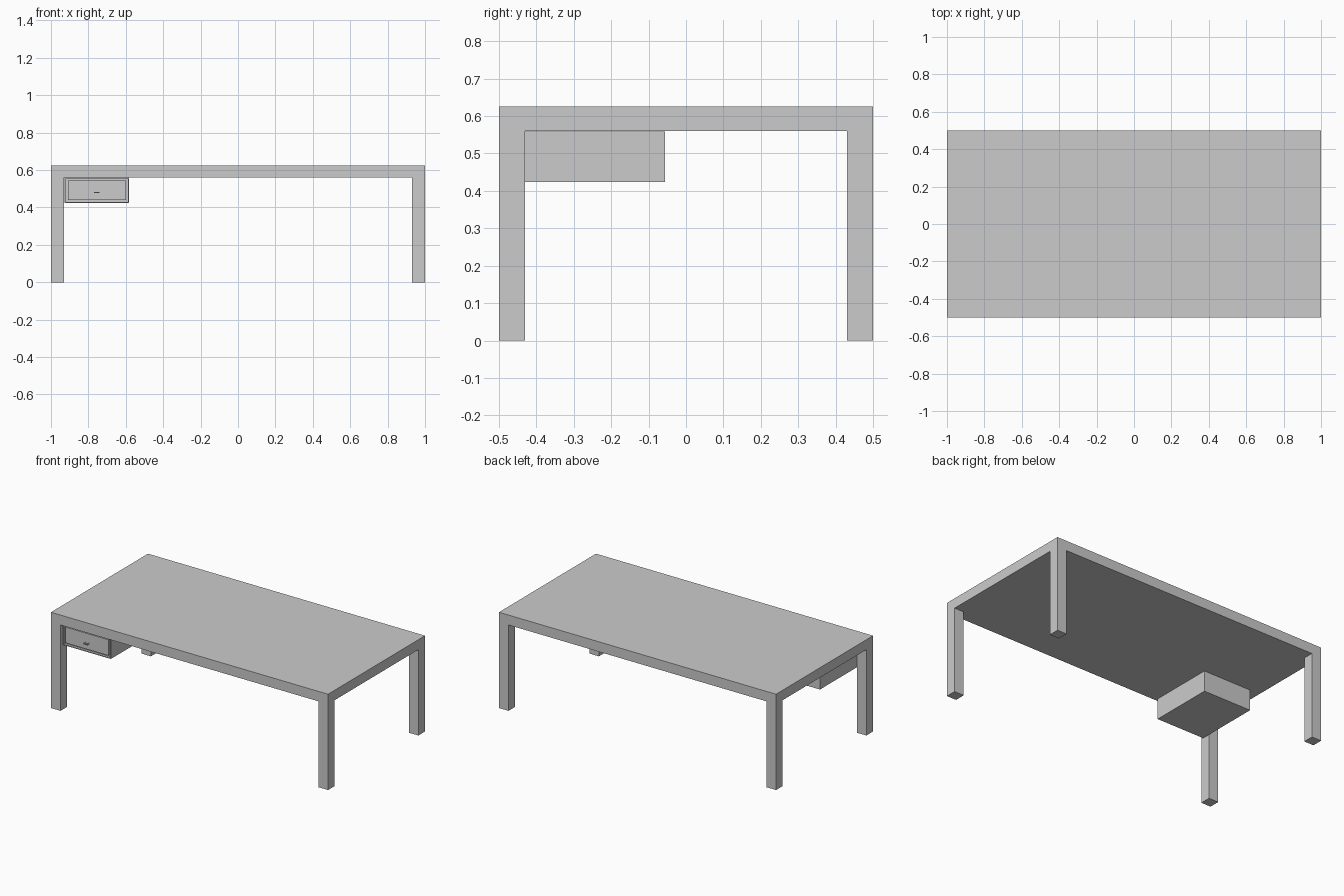
import bpy, bmesh
from mathutils import Matrix, Vector

if "Cube" in bpy.data.objects:
    bpy.data.objects.remove(bpy.data.objects["Cube"])


def finish(bm, name):
    bmesh.ops.recalc_face_normals(bm, faces=bm.faces[:])
    me = bpy.data.meshes.new(name)
    bm.to_mesh(me)
    bm.free()
    ob = bpy.data.objects.new(name, me)
    bpy.context.collection.objects.link(ob)
    return ob


def add_box(bm, lo, hi):
    lo, hi = Vector(lo), Vector(hi)
    m = Matrix.Translation((lo + hi) / 2) @ Matrix.Diagonal((*(hi - lo), 1))
    return bmesh.ops.create_cube(bm, size=1, matrix=m)["verts"]


def box(name, lo, hi):
    bm = bmesh.new()
    add_box(bm, lo, hi)
    return finish(bm, name)


# Table: one slab whose four corner cells are extruded down into legs
TOP, UNDER, LEG = 0.625, 0.56, 0.069
bm = bmesh.new()
add_box(bm, (-1, -0.5, UNDER), (1, 0.5, TOP))
for axis, half in (((1, 0, 0), 1.0), ((0, 1, 0), 0.5)):
    for s in (-1, 1):
        bmesh.ops.bisect_plane(bm, geom=bm.verts[:] + bm.edges[:] + bm.faces[:],
                               plane_co=Vector(axis) * s * (half - LEG), plane_no=axis)
corners = [f for f in bm.faces if f.normal.z < -0.5
           and abs(f.calc_center_median().x) > 1 - LEG
           and abs(f.calc_center_median().y) > 0.5 - LEG]
for f in bmesh.ops.extrude_discrete_faces(bm, faces=corners)["faces"]:
    for v in f.verts:
        v.co.z = 0
bmesh.ops.dissolve_limit(bm, angle_limit=0.01, verts=bm.verts[:], edges=bm.edges[:])
finish(bm, "table_top_and_legs")

# Drawer case with a recessed front opening
X0, X1, YF, YB, Z0, Z1 = -0.928, -0.582, -0.48, -0.056, 0.424, 0.559
bm = bmesh.new()
add_box(bm, (X0, YF, Z0), (X1, YB, Z1))
bm.normal_update()
front = min(bm.faces, key=lambda f: f.calc_center_median().y)
bmesh.ops.inset_region(bm, faces=[front], thickness=0.008)
inner = bmesh.ops.extrude_discrete_faces(bm, faces=[front])["faces"][0]
bmesh.ops.translate(bm, verts=inner.verts[:], vec=(0, 0.015, 0))
finish(bm, "drawer_case")

# Drawer front panel sitting inside the opening
box("drawer_front", (X0 + 0.018, YF + 0.003, Z0 + 0.016), (X1 - 0.018, YF + 0.016, Z1 - 0.016))

# Small pull handle: two posts and a bar
CX, CZ, W, T = (X0 + X1) / 2, 0.48, 0.014, 0.003
for side, s in (("left", -1), ("right", 1)):
    px = CX + s * (W - T)
    box("handle_post_" + side, (px - T, YF - 0.011, CZ - T), (px + T, YF + 0.004, CZ + T))
box("handle_bar", (CX - W, YF - 0.017, CZ - T), (CX + W, YF - 0.011, CZ + T))
